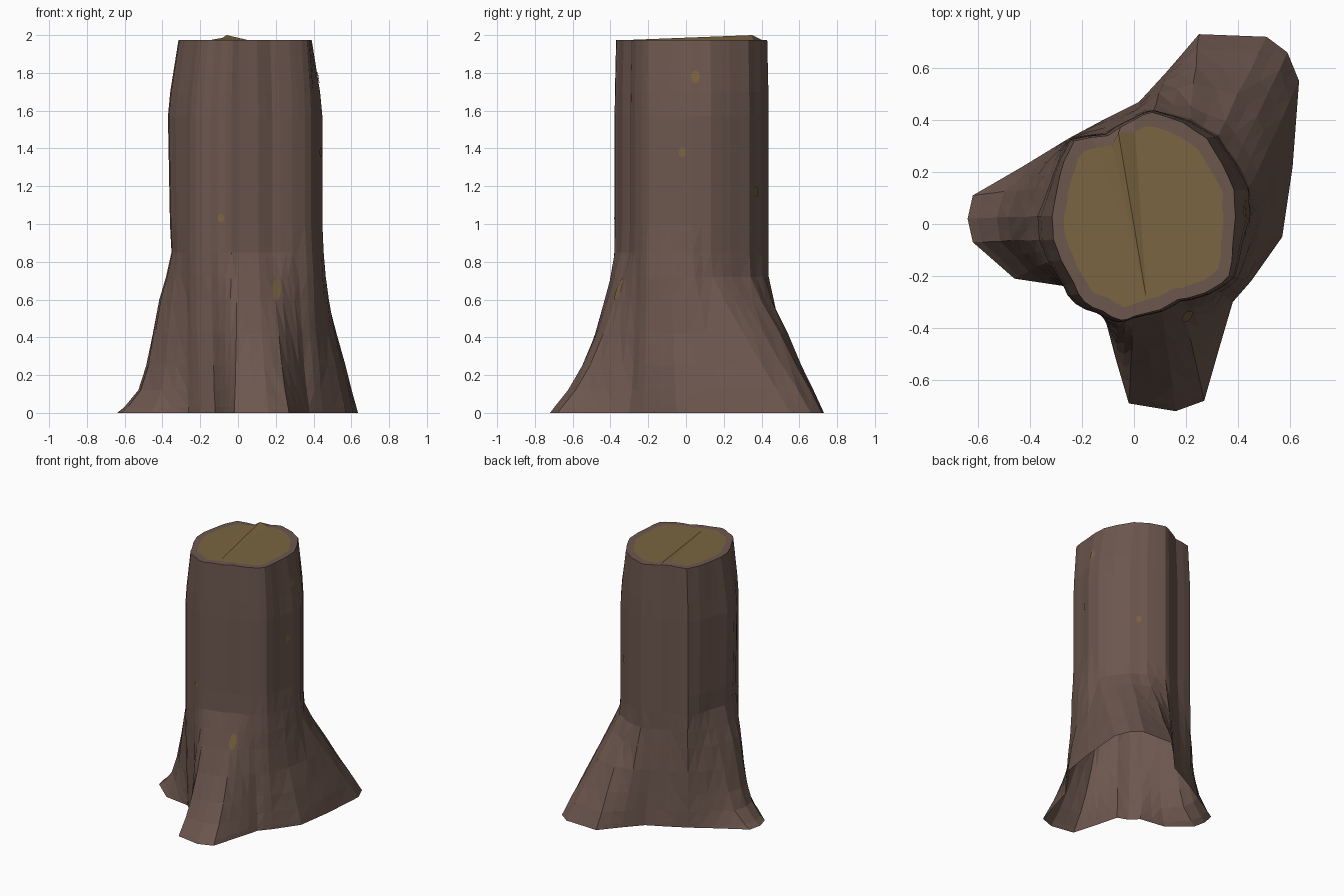
import bpy, bmesh, math, random
from mathutils import Vector
from mathutils.bvhtree import BVHTree

if "Cube" in bpy.data.objects:
    bpy.data.objects.remove(bpy.data.objects["Cube"])

random.seed(4)

def material(name, rgb):
    m = bpy.data.materials.new(name)
    m.diffuse_color = (*rgb, 1)
    m.use_nodes = True
    m.node_tree.nodes["Principled BSDF"].inputs["Base Color"].default_value = m.diffuse_color
    return m

BARK = material("bark_brown", (0.150, 0.095, 0.076))
WOOD = material("cut_wood_tan", (0.195, 0.130, 0.052))

def make_object(name, bm, mats):
    me = bpy.data.meshes.new(name)
    bm.to_mesh(me)
    bm.free()
    for m in mats:
        me.materials.append(m)
    ob = bpy.data.objects.new(name, me)
    bpy.context.collection.objects.link(ob)
    return ob

# Matching outline points, counter-clockwise: ground x, y and cut top x, y
KEYS = [
    (.57, -.05, .38, -.08), (.61, .22, .39, .03), (.635, .55, .385, .13),
    (.59, .66, .34, .23), (.51, .72, .28, .33), (.25, .73, .19, .39),
    (.13, .59, .07, .43), (.02, .47, 0, .40), (-.10, .41, -.10, .34),
    (-.25, .33, -.23, .32), (-.43, .22, -.27, .24), (-.62, .11, -.295, .14),
    (-.64, .02, -.315, .03), (-.62, -.07, -.31, -.06), (-.46, -.21, -.28, -.14),
    (-.26, -.24, -.23, -.23), (-.20, -.30, -.19, -.30), (-.12, -.33, -.12, -.335),
    (-.07, -.52, -.05, -.37), (-.02, -.69, 0, -.355), (.16, -.72, .10, -.33),
    (.27, -.68, .17, -.29), (.33, -.47, .24, -.275), (.38, -.30, .30, -.25),
    (.45, -.22, .365, -.20)]
CX, CY = .035, .03

# Halfway points with a slight ripple along the top
OUTLINE = []
for p, q in zip(KEYS, KEYS[1:] + KEYS[:1]):
    m = [(a + b) / 2 for a, b in zip(p, q)]
    r = 1 + random.uniform(-.005, .015)
    OUTLINE += [p, (m[0], m[1], CX + (m[2] - CX) * r, CY + (m[3] - CY) * r)]
N = len(OUTLINE)

# Root flare amount at each height, for each side of the trunk
HEIGHTS = [0, .03, .12, .25, .42, .60, .72, .85, 1.0]
FLARE = {
    "front": [1, .94, .75, .56, .36, .20, .11, .01, 0],
    "right": [1, .97, .85, .66, .37, .28, .21, .09, 0],
    "back": [1, .96, .84, .65, .42, .16, .02, 0, 0],
    "left": [1, .86, .58, .42, .30, .16, .04, -.07, -.04]}
TAPER = [(1.57, 0), (1.70, .22), (1.975, 1)]

def flare(x, y, level):
    if x < -.22:
        return FLARE["left"][level]
    if y < -.28:
        return FLARE["front"][level]
    if x < .3:
        return FLARE["back"][level]
    t = min(max(y / .4, 0), 1)
    return FLARE["right"][level] * (1 - t) + FLARE["back"][level] * t

def trunk_point(top):
    # Trunk is slimmer across one diagonal
    dx, dy = top[0] - CX, top[1] - CY
    s = max(0, -math.sin(2 * math.atan2(dy, dx)))
    return (CX + dx * (1.16 - .10 * s), CY + dy * 1.02)

def mix(a, b, t):
    return (a[0] + (b[0] - a[0]) * t, a[1] + (b[1] - a[1]) * t)

# Bark: lofted rings from spreading roots to the cut, open underneath
bm = bmesh.new()
rings = []
for level, z in enumerate(HEIGHTS):
    ring = []
    for bx, by, tx, ty in OUTLINE:
        x, y = mix(trunk_point((tx, ty)), (bx, by), flare(bx, by, level))
        j = .003 if .05 < z < .8 else 0
        ring.append(bm.verts.new((x + random.uniform(-j, j), y + random.uniform(-j, j), z)))
    rings.append(ring)
for z, t in TAPER:
    rings.append([bm.verts.new((*mix(trunk_point(p[2:]), p[2:], t), z)) for p in OUTLINE])

# Flat bark rim around the cut, with one splinter point raised beside the split
A, B = 15, 39
rim = []
for i, p in enumerate(OUTLINE):
    x, y = mix((CX, CY), p[2:], .87 + random.uniform(-.012, .012))
    z = 1.985 if i == A + 1 else 1.975
    rim.append(bm.verts.new((-.06, .35, 2.0) if i == A else (x, y, z)))
rings.append(rim)
for lo, hi in zip(rings, rings[1:]):
    for i in range(N):
        k = (i + 1) % N
        bm.faces.new((lo[i], lo[k], hi[k], hi[i]))
bmesh.ops.triangulate(bm, faces=[f for f in bm.faces if f.calc_center_median().z < 1])

# Cut wood: fan from the low end of the split line
for s in range(1, N - 1):
    f = bm.faces.new((rim[B], rim[(B + s) % N], rim[(B + s + 1) % N]))
    f.material_index = 1
tree = BVHTree.FromBMesh(bm)
make_object("stump", bm, [BARK, WOOD])

# Small bare-wood chips laid onto the bark, seen from a compass angle
def chip(name, angle, across, z, rw, rh):
    out = Vector((math.cos(angle), math.sin(angle), 0))
    side = Vector((-out.y, out.x, 0))
    bm = bmesh.new()
    verts = []
    for i in range(8):
        a = i * math.tau / 8
        origin = out * 2 + side * (across + rw * math.cos(a))
        origin.z = z + rh * math.sin(a)
        verts.append(bm.verts.new(tree.ray_cast(origin, -out)[0] + out * .005))
    bm.faces.new(verts)
    make_object(name, bm, [WOOD])

FRONT, RIGHT, BACK_RIGHT = -math.pi / 2, 0, math.pi / 4
chip("front_chip_upper", FRONT, -.09, 1.03, .018, .024)
chip("front_chip_lower", FRONT, .205, .655, .022, .06)
chip("side_chip_upper", RIGHT, .05, 1.78, .024, .034)
chip("side_chip_lower", RIGHT, -.02, 1.38, .018, .028)
chip("back_chip", BACK_RIGHT, .075, 1.17, .02, .028)
